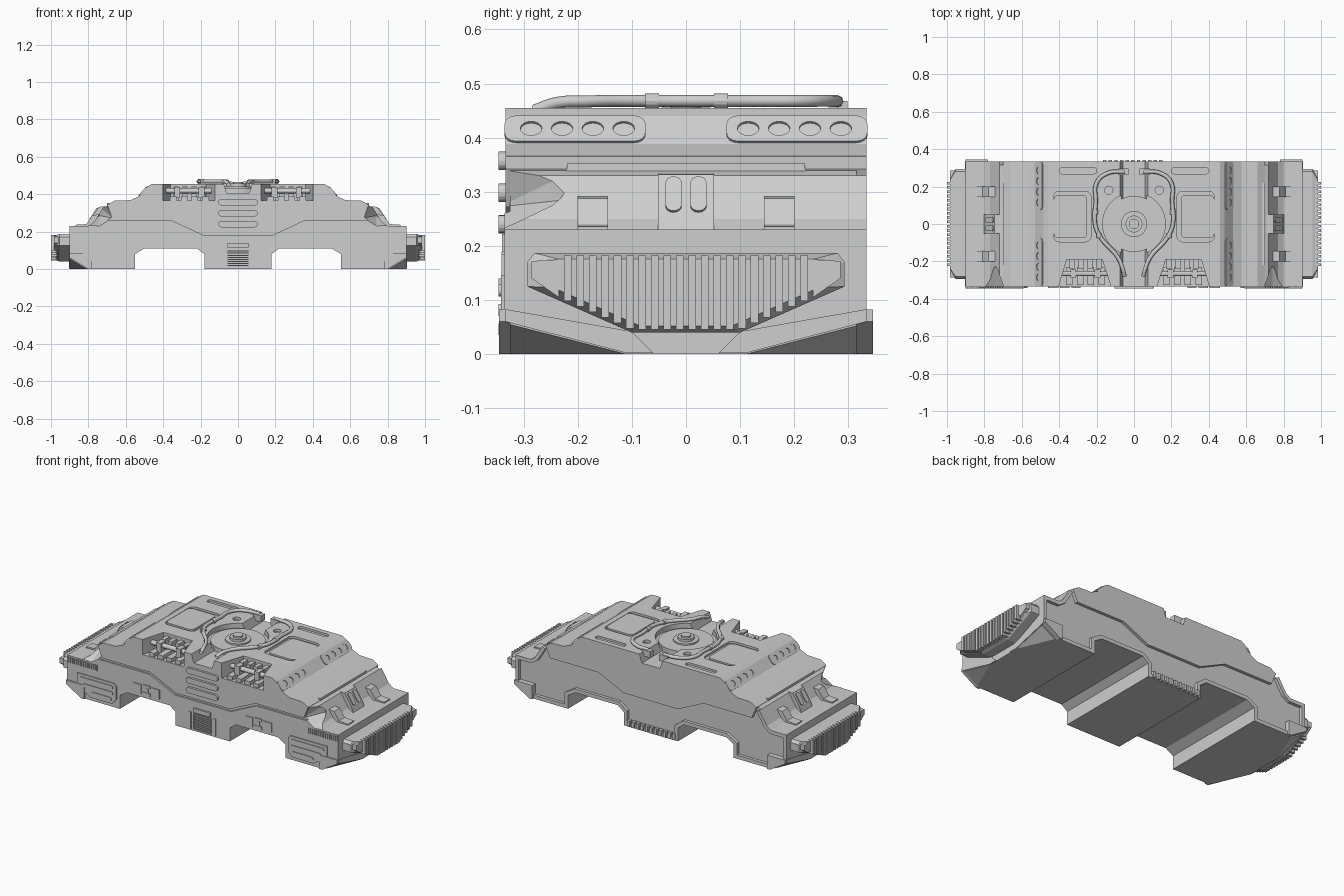
import bpy, bmesh, math
from mathutils import Vector as V

if "Cube" in bpy.data.objects:
    bpy.data.objects.remove(bpy.data.objects["Cube"])

X, Y, Z, O = V((1, 0, 0)), V((0, 1, 0)), V((0, 0, 1)), V((0, 0, 0))
SIDE, END, PLAN = (O, X, Z), (O, Y, Z), (O, X, Y)   # depth runs along -y, +x, +z

grey = bpy.data.materials.new("hull grey")
grey.diffuse_color = (0.62, 0.62, 0.62, 1)
grey.use_nodes = True
grey.node_tree.nodes["Principled BSDF"].inputs["Base Color"].default_value = grey.diffuse_color


def finish(bm, name, mirror=False):
    if mirror:
        dup = bmesh.ops.duplicate(bm, geom=bm.verts[:] + bm.edges[:] + bm.faces[:])["geom"]
        for v in dup:
            if isinstance(v, bmesh.types.BMVert):
                v.co.x *= -1
    bmesh.ops.recalc_face_normals(bm, faces=bm.faces[:])
    me = bpy.data.meshes.new(name)
    bm.to_mesh(me)
    bm.free()
    me.materials.append(grey)
    ob = bpy.data.objects.new(name, me)
    bpy.context.scene.collection.objects.link(ob)
    return ob


def extrude(name, shapes, frame, d0, d1, mirror=False):
    """Extrude one outline, or a list of outlines, between two depths."""
    o, u, v = frame
    n = u.cross(v).normalized()
    if not isinstance(shapes[0], list):
        shapes = [shapes]
    bm = bmesh.new()
    for pts in shapes:
        a = [bm.verts.new(o + u * p[0] + v * p[1] + n * d0) for p in pts]
        b = [bm.verts.new(o + u * p[0] + v * p[1] + n * d1) for p in pts]
        bm.faces.new(a[::-1])
        bm.faces.new(b)
        for i in range(len(pts)):
            j = (i + 1) % len(pts)
            bm.faces.new((a[i], a[j], b[j], b[i]))
    return finish(bm, name, mirror)


def hull(name, pts, mirror=False):
    bm = bmesh.new()
    vs = [bm.verts.new(p) for p in pts]
    bmesh.ops.convex_hull(bm, input=vs)
    return finish(bm, name, mirror)


def bake(ob):
    return bpy.data.meshes.new_from_object(ob.evaluated_get(bpy.context.evaluated_depsgraph_get()))


def cut(ob, cutter):
    m = ob.modifiers.new("cut", "BOOLEAN")
    m.operation, m.solver, m.object = "DIFFERENCE", "EXACT", cutter
    me = bake(ob)
    ob.modifiers.clear()
    ob.data = me
    bpy.data.objects.remove(cutter)


def full(half):
    return half + [(-x, z) for x, z in reversed(half) if x > 0]


def rect(x0, x1, y0, y1):
    return [(x0, y0), (x1, y0), (x1, y1), (x0, y1)]


def circle(cx, cy, r, n=32, ry=None):
    return [(cx + r * math.cos(t * math.tau / n), cy + (ry or r) * math.sin(t * math.tau / n)) for t in range(n)]


def pill(cx, cy, w, h, r, n=5):
    out = []
    for k, (sx, sy) in enumerate(((1, 1), (-1, 1), (-1, -1), (1, -1))):
        for i in range(n):
            t = (k + i / (n - 1)) * math.pi / 2
            out.append((cx + sx * (w / 2 - r) + r * math.cos(t), cy + sy * (h / 2 - r) + r * math.sin(t)))
    return out


def strip(path, w):
    """Closed band of width w to the left of an open path."""
    p = [V(q) for q in path]
    off = []
    for i in range(len(p)):
        d0 = (p[i] - p[max(i - 1, 0)]) if i else p[1] - p[0]
        d1 = (p[i + 1] - p[i]) if i < len(p) - 1 else d0
        n0, n1 = V((-d0.y, d0.x)).normalized(), V((-d1.y, d1.x)).normalized()
        off.append(p[i] + (n0 + n1) * (w / (1 + n0.dot(n1))))
    return [tuple(q) for q in p + off[::-1]]


# --- Hull ---
bottom = [(0, 0), (0.18, 0), (0.18, 0.08), (0.22, 0.11), (0.5, 0.11), (0.55, 0.08), (0.55, 0)]
nose = [(0.9, 0.23), (0.8, 0.23), (0.77, 0.25), (0.72, 0.33)]
core = extrude("lower_hull", full(bottom + [(0.9, 0)] + nose + [(0.66, 0.355), (0.6, 0.355), (0.6, 0.3), (0, 0.3)]),
               SIDE, -0.315, 0.325)
front = extrude("front_side_plate", full(bottom + [(0.8, 0), (0.9, 0.06)] + nose[:3] +
                [(0.74, 0.3), (0.69, 0.26), (0.355, 0.26), (0.185, 0.181), (0, 0.181)]), SIDE, 0.3, 0.335)
shell = extrude("upper_shell", full([(0, 0.193), (0.18, 0.193), (0.35, 0.272), (0.67, 0.272), (0.7, 0.342),
                (0.66, 0.365), (0.575, 0.368), (0.53, 0.388), (0.485, 0.44), (0.46, 0.455), (0, 0.455)]),
                SIDE, -0.333, 0.333)
# lower corners sliced off in a plough shape
for sy in (1, -1):
    for sx in (1, -1):
        c = [(2, -.5, -.5), (-.5, 2, -.5), (-.5, -.5, 2), (-.5, -.5, -.5)]
        cut(core, hull("cutter", [(sx * (0.9 - 0.1 * u), sy * (0.345 - 0.235 * v), 0.06 * w) for u, v, w in c]))
# faceted notch at the front corners of the nose
for ob in (core, front, shell):
    for s in (1, -1):
        outer = [(0.665, 0.272), (0.7, 0.36), (0.86, 0.36), (0.82, 0.23), (0.74, 0.225)]
        cut(ob, hull("cutter", [(s * x, -0.345, z) for x, z in outer] +
                     [(s * 0.74, -0.225, 0.285), (s * 0.74, -0.225, 0.33)]))
# back rim, end skirts and teeth
rim = strip(bottom + [(0.8, 0), (0.9, 0.06)] + nose, 0.022)
extrude("back_rim", rim, SIDE, -0.333, -0.3, True)
skirt = [(0.78, 0), (0.8, 0), (0.9, 0.06), (0.9, 0.083), (0.78, 0.083)]
extrude("back_skirt", skirt, SIDE, -0.345, -0.31, True)
extrude("front_skirt", skirt, SIDE, 0.32, 0.345, True)
extrude("back_teeth", [rect(-0.165 + i * 0.03, -0.147 + i * 0.03, 0.004, 0.04) for i in range(11)],
        SIDE, -0.342, -0.32)

# --- Deck cut-outs ---
cut(shell, extrude("cutter", [(-0.06, 0.405), (0.06, 0.405), (0.09, 0.5), (-0.09, 0.5)], SIDE, -0.4, 0.4))
cut(shell, extrude("cutter", circle(0, 0, 0.168, 40), PLAN, 0.425, 0.5))
for s in (1, -1):
    cut(shell, extrude("cutter", [(s * 0.17, -0.19), (s * 0.36, -0.19), (s * 0.41, -0.36), (s * 0.115, -0.36)],
                       PLAN, 0.365, 0.5))
    cut(shell, extrude("cutter", pill(s * 0.33, 0.04, 0.2, 0.27, 0.03), PLAN, 0.443, 0.5))
    cut(shell, extrude("cutter", pill(s * 0.3, 0.285, 0.2, 0.034, 0.016), PLAN, 0.443, 0.5))
    cut(shell, extrude("cutter", circle(s * 0.135, 0.18, 0.022, 16), PLAN, 0.44, 0.5))
extrude("deck_panel", pill(0.34, 0.04, 0.18, 0.23, 0.025), PLAN, 0.43, 0.453, True)

# --- Turntable hub ---
for name, r, z in (("hub_plate", 0.15, 0.433), ("hub_ring", 0.07, 0.442), ("hub_boss", 0.045, 0.456),
                   ("hub_cap", 0.028, 0.466)):
    extrude(name, circle(0, 0, r, 40), PLAN, 0.40, z)

# --- Hoses over the deck ---
cu = bpy.data.curves.new("hoses", "CURVE")
cu.dimensions, cu.bevel_depth, cu.bevel_resolution, cu.resolution_u = "3D", 0.011, 2, 5
path = [(0.05, -0.28, 0.45), (0.06, -0.24, 0.464), (0.085, -0.18, 0.467), (0.18, -0.07, 0.468), (0.208, 0, 0.468),
        (0.204, 0.12, 0.468), (0.2, 0.22, 0.468), (0.14, 0.272, 0.468), (0.05, 0.28, 0.466)]
for s in (1, -1):
    sp = cu.splines.new("BEZIER")
    sp.bezier_points.add(len(path) - 1)
    for bp, (x, y, z) in zip(sp.bezier_points, path):
        bp.co = (s * x, y, z)
        bp.handle_left_type = bp.handle_right_type = "AUTO"
tmp = bpy.data.objects.new("hose_curve", cu)
bpy.context.scene.collection.objects.link(tmp)
hose = bpy.data.objects.new("deck_hoses", bake(tmp))
bpy.data.objects.remove(tmp)
bpy.context.scene.collection.objects.link(hose)
hose.data.materials.clear()
hose.data.materials.append(grey)
for p in hose.data.polygons:
    p.use_smooth = True
extrude("hose_collar_front", circle(0.187, 0.468, 0.014, 12), SIDE, 0.05, 0.076, True)
extrude("hose_collar_back", circle(0.207, 0.468, 0.014, 12), SIDE, -0.078, -0.052, True)
extrude("hose_socket", rect(0.03, 0.085, 0.263, 0.298), PLAN, 0.43, 0.468, True)

# --- Front equipment bays ---
extrude("bay_ribs", [rect(0.175 + i * 0.048, 0.2 + i * 0.048, -0.24, -0.185) for i in range(4)], PLAN, 0.36, 0.44, True)
extrude("bay_steps", [rect(0.155 + i * 0.058, 0.19 + i * 0.058, -0.325, -0.23) for i in range(4)], PLAN, 0.36, 0.388, True)
extrude("bay_bar", circle(-0.265, 0.418, 0.014, 12), END, 0.14, 0.385, True)
extrude("bay_clamps", [rect(a, a + 0.03, -0.288, -0.242) for a in (0.18, 0.31)], PLAN, 0.38, 0.438, True)

# --- Shoulder plates with round ports, set on the sloped face ---
slope = (V((0.5075, 0, 0.414)), Y, V((-0.045, 0, 0.052)).normalized())
for sy in (1, -1):
    plate = extrude("shoulder_plate", pill(sy * 0.205, 0, 0.26, 0.062, 0.02), slope, -0.005, 0.005, True)
    ports = [circle(sy * (0.115 + i * 0.057), 0, 0.02, 16, 0.017) for i in range(4)]
    for i in range(1):
        cut(plate, extrude("cutter", ports, slope, -0.002, 0.03, True))

# --- Nose details ---
extrude("nose_vent", [(0.7, 0.22), (0.805, 0.22), (0.79, 0.262), (0.745, 0.332), (0.7, 0.335)], SIDE, -0.052, 0.052, True)
vent = (V((0.7675, 0, 0.297)), Y, V((-0.045, 0, 0.07)).normalized())
extrude("nose_vent_bars", [pill(sy * 0.023, -0.004, 0.03, 0.075, 0.014) for sy in (1, -1)], vent, -0.004, 0.006, True)
for sy in (1, -1):
    extrude("nose_hatch", [(0.73, 0.22), (0.87, 0.22), (0.87, 0.236), (0.81, 0.24), (0.778, 0.288), (0.74, 0.292)],
            SIDE, sy * 0.172 - 0.028, sy * 0.172 + 0.028, True)
extrude("nose_slot_strip", rect(0.685, 0.7, -0.22, 0.22), PLAN, 0.32, 0.352, True)
extrude("nose_ribs", [rect(0.7 + i * 0.0125, 0.707 + i * 0.0125, 0.19, 0.222) for i in range(16)],
        SIDE, 0.33, 0.34, True)

# --- Slatted bumpers ---
outline = [(-.28, .187), (.28, .187), (.293, .17), (.293, .125), (.1, .04), (-.1, .04), (-.293, .125), (-.293, .17)]
hull("bumper", [(x, y * k, 0.115 + (z - 0.115) * k) for x, k in ((0.88, 1), (0.955, 1), (0.985, 0.84))
                for y, z in outline], True)
slats = []
for i in range(20):
    y = -0.2185 + i * 0.023
    low = 0.046 + max(0, abs(y) - 0.1) * 0.44
    slats.append(rect(y - 0.007, y + 0.007, low, 0.182))
extrude("bumper_slats", slats, END, 0.94, 1.0, True)
for sy in (1, -1):
    extrude("bumper_end_frame", [(sy * 0.235, 0.175), (sy * 0.285, 0.172), (sy * 0.285, 0.14), (sy * 0.235, 0.105)],
            END, 0.93, 0.985, True)
    extrude("plough_bar", [(sy * 0.333, 0.083), (sy * 0.1, 0.042), (sy * 0.06, 0.002), (sy * 0.11, 0.002),
                           (sy * 0.333, 0.06)], END, 0.88, 0.904, True)

# --- Front side details ---
extrude("corner_panel", [(0.6, 0.02), (0.74, 0.02), (0.83, 0.075), (0.83, 0.145), (0.585, 0.145), (0.57, 0.13),
                         (0.57, 0.05)], SIDE, 0.33, 0.342, True)
extrude("corner_panel_bars", [pill(cx, z, w, 0.022, 0.01) for cx, z, w in
        ((0.7, 0.118, 0.22), (0.69, 0.082, 0.2), (0.67, 0.046, 0.14))], SIDE, 0.34, 0.346, True)
extrude("centre_bars", [pill(0, z, 0.21, 0.034, 0.016) for z in (0.357, 0.298, 0.24)], SIDE, 0.32, 0.346)
extrude("centre_label_block", rect(-0.055, 0.055, 0.115, 0.14), SIDE, 0.33, 0.346)
cut(front, extrude("cutter", rect(-0.06, 0.06, 0.01, 0.105), SIDE, 0.327, 0.4))
extrude("centre_grille", [rect(-0.055, 0.055, 0.015 + i * 0.011, 0.021 + i * 0.011) for i in range(8)], SIDE, 0.32, 0.338)
extrude("centre_posts", rect(0.075, 0.09, 0.01, 0.11), SIDE, 0.33, 0.341, True)
extrude("side_clamps", [rect(0.285, 0.335, 0.13, 0.185), rect(0.405, 0.46, 0.13, 0.185), rect(0.345, 0.395, 0.125, 0.145),
                        rect(0.345, 0.395, 0.175, 0.19), rect(0.36, 0.38, 0.146, 0.174)], SIDE, 0.33, 0.341, True)
